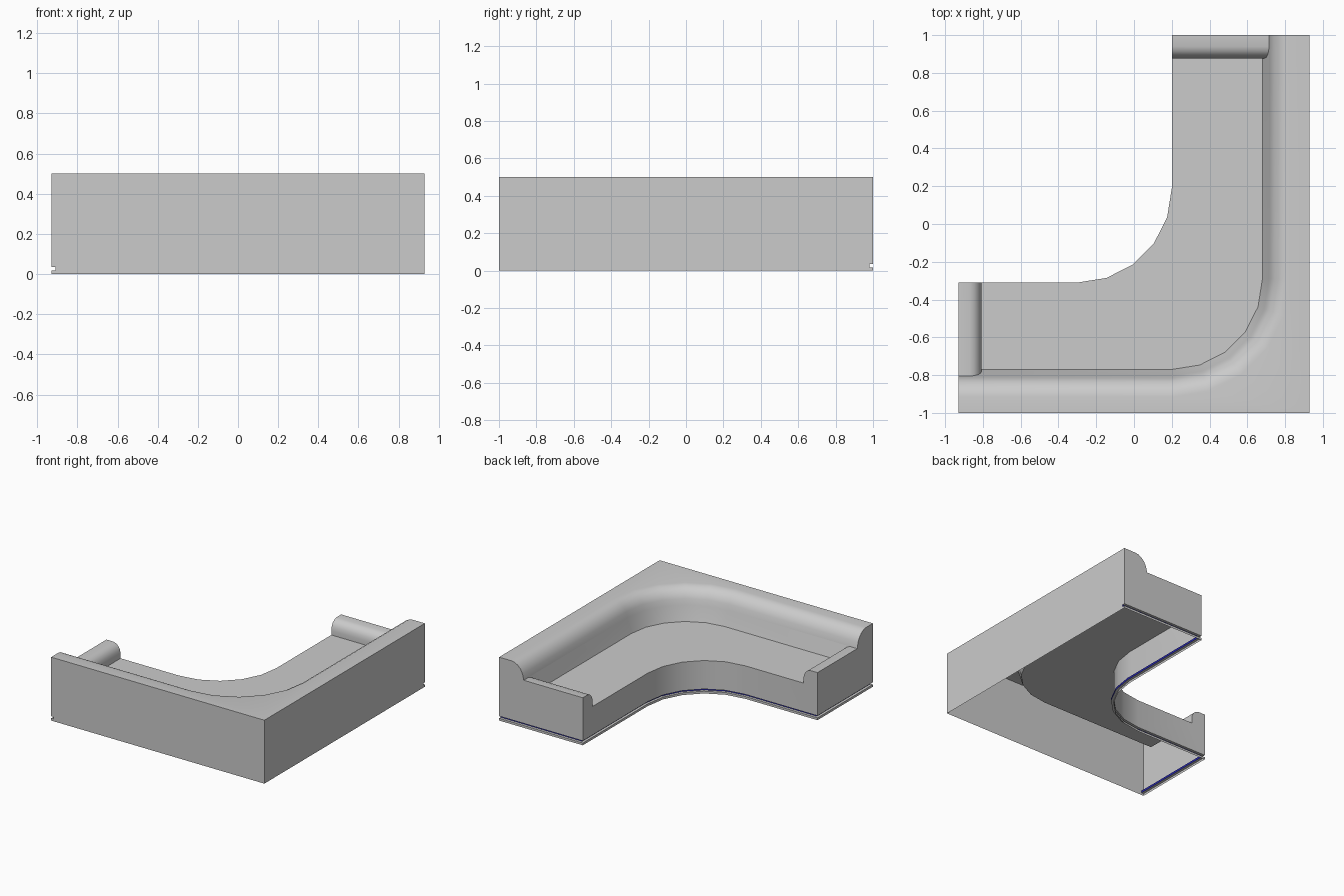
import bpy, bmesh
from math import sin, cos, radians

if "Cube" in bpy.data.objects:
    bpy.data.objects.remove(bpy.data.objects["Cube"])

SEAT, ARM, TOP = 0.26, 0.375, 0.5
INNER, OUTER = (0.0, 0.02), (0.73, 0.71)      # front edge and rear edge of each wing
STEPS = [radians(18 * i) for i in range(6)]
# backrest section (offset from wing line, height) and arm section (distance from end, height)
BACK = [(0.48, SEAT), (0.515, ARM), (0.525, 0.42), (0.543, 0.455),
        (0.568, 0.48), (0.595, 0.495), (0.625, TOP)]
ARM_PROFILE = [(0, ARM), (0.06, ARM), (0.085, 0.367), (0.105, 0.35),
               (0.118, 0.325), (0.123, 0.295), (0.123, SEAT)]

bm = bmesh.new()


def face(pts, mat=0):
    f = bm.faces.new([bm.verts.new(p) for p in pts])
    f.material_index = mat
    return f


def strip(a, b, mat=0):
    for i in range(len(a) - 1):
        face([a[i], a[i + 1], b[i + 1], b[i]], mat)


def at(side, r, d, z):
    """Point on a wing: r across towards the back, d along from its free end."""
    return (0.2 + r, 1 - d, z) if side == 0 else (-0.93 + d, -0.29 - r, z)


def bend(r, z):
    return [(0.2 + r * cos(t), -0.29 - r * sin(t), z) for t in STEPS]


def inner_bend(z, r=0.5):
    return [(-0.3 + r * cos(t), 0.19 - r * sin(t), z) for t in STEPS]


def back_r(z):
    return 0.48 + 0.035 * (z - SEAT) / (ARM - SEAT)


# curved corner of the seat, inner wall and lower backrest
strip(inner_bend(SEAT), bend(0.48, SEAT))
strip(inner_bend(0.035), inner_bend(SEAT))
strip(bend(*BACK[0]), bend(*BACK[1]))

# upper rounded backrest along both wings
for p, q in zip(BACK[1:], BACK[2:]):
    strip(*[[at(0, r, 0, z)] + bend(r, z) + [at(1, r, 0, z)] for r, z in (p, q)])

# flat top of the backrest with its square outer corner
r, z = BACK[-1]
face([at(0, r, 0, z)] + bend(r, z) +
     [at(1, r, 0, z), (-0.93, -1, z), (0.93, -1, z), (0.93, 1, z)])

# wings: seat, arm, end wall and side walls
for s in (0, 1):
    corner = 0 if s == 0 else -1
    ins = [at(s, INNER[s], d, z) for d, z in ARM_PROFILE]
    outs = [at(s, back_r(z), d, z) for d, z in ARM_PROFILE]
    seat_in, seat_out = inner_bend(SEAT)[corner], bend(0.48, SEAT)[corner]
    strip(ins + [seat_in], outs + [seat_out])
    face(outs[1:] + [seat_out, bend(*BACK[1])[corner]])
    face([at(s, INNER[s], 0, 0.035)] + ins + [seat_in, inner_bend(0.035)[corner]])
    face([at(s, INNER[s], 0, 0.035), ins[0]] + [at(s, r, 0, z) for r, z in BACK[1:]] +
         [at(s, OUTER[s], 0, TOP), at(s, OUTER[s], 0, 0.035)])
    # tall outer wall, notched where the groove runs out
    e = OUTER[s]
    face([at(s, e, d, z) for d, z in
          [(0, 0), (0, .018), (.02, .018), (.02, .035), (0, .035), (0, TOP)]] +
         [(0.93, -1, TOP), (0.93, -1, 0)])


# bottom groove around the ends and the inner curve
def rim(z, k=0):
    return ([at(0, OUTER[0], k, z), at(0, INNER[0] + k, k, z)] + inner_bend(z, 0.5 + k) +
            [at(1, INNER[1] + k, k, z), at(1, OUTER[1], k, z)])


strip(rim(0), rim(.018))
strip(rim(.018), rim(.018, .02))
strip(rim(.018, .02), rim(.035, .02), 1)
strip(rim(.035, .02), rim(.035))

bmesh.ops.remove_doubles(bm, verts=bm.verts, dist=0.0002)
bmesh.ops.recalc_face_normals(bm, faces=bm.faces)
mesh = bpy.data.meshes.new("corner_sofa")
bm.to_mesh(mesh)
bm.free()
sofa = bpy.data.objects.new("corner_sofa", mesh)
bpy.context.collection.objects.link(sofa)

for name, col in (("upholstery", (0.8, 0.8, 0.8, 1)), ("groove_blue", (0.02, 0.02, 0.4, 1))):
    m = bpy.data.materials.new(name)
    m.diffuse_color = col
    m.use_nodes = True
    m.node_tree.nodes["Principled BSDF"].inputs["Base Color"].default_value = m.diffuse_color
    mesh.materials.append(m)

bpy.context.view_layer.objects.active = sofa
sofa.select_set(True)
bpy.ops.object.shade_smooth_by_angle(angle=radians(32))
